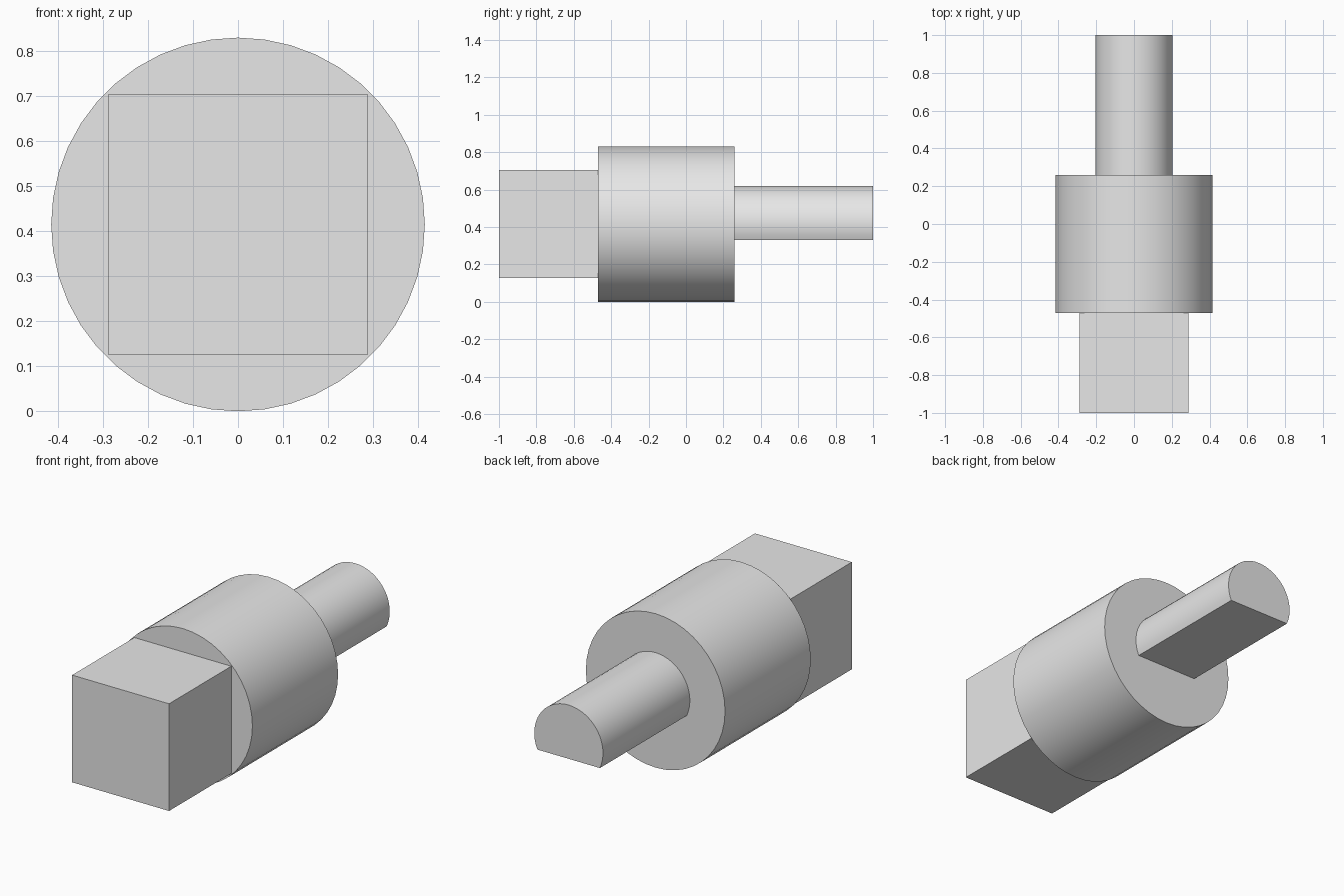
import bpy
import bmesh
import math

AXIS_Z = 0.415   # height of the shared centre line

if "Cube" in bpy.data.objects:
    bpy.data.objects.remove(bpy.data.objects["Cube"], do_unlink=True)

grey = bpy.data.materials.new("plain grey")
grey.use_nodes = True
grey.diffuse_color = (0.8, 0.8, 0.8, 1)
grey.node_tree.nodes["Principled BSDF"].inputs["Base Color"].default_value = (0.8, 0.8, 0.8, 1)


def arc(radius, start, end, steps):
    """Points on an arc about the centre line, both ends included."""
    angles = [start + (end - start) * i / steps for i in range(steps + 1)]
    return [(radius * math.cos(a), radius * math.sin(a)) for a in angles]


def extrude_along_y(name, profile, y_front, y_back):
    """Solid made by sweeping an (x, z) profile from front to back."""
    bm = bmesh.new()
    face = bm.faces.new([bm.verts.new((x, y_front, z)) for x, z in profile])
    swept = bmesh.ops.extrude_face_region(bm, geom=[face], use_keep_orig=True)
    moved = [g for g in swept["geom"] if isinstance(g, bmesh.types.BMVert)]
    bmesh.ops.translate(bm, verts=moved, vec=(0, y_back - y_front, 0))
    bmesh.ops.recalc_face_normals(bm, faces=bm.faces)
    mesh = bpy.data.meshes.new(name)
    bm.to_mesh(mesh)
    bm.free()
    mesh.materials.append(grey)
    obj = bpy.data.objects.new(name, mesh)
    obj.location.z = AXIS_Z
    bpy.context.collection.objects.link(obj)
    bpy.ops.object.select_all(action="DESELECT")
    obj.select_set(True)
    bpy.context.view_layer.objects.active = obj
    bpy.ops.object.shade_smooth_by_angle(angle=math.radians(30))
    return obj


# Square drive block at the front
h = 0.289
extrude_along_y("square_block", [(-h, -h), (h, -h), (h, h), (-h, h)], -1, -0.47)

# Round body in the middle
extrude_along_y("round_body", arc(0.415, 0, math.tau, 44)[:-1], -0.47, 0.26)

# Shaft at the back with a flat cut along its underside
shaft_radius = 0.205
flat = math.asin(0.085 / shaft_radius)
extrude_along_y("flatted_shaft", arc(shaft_radius, -flat, math.pi + flat, 32), 0.26, 1)
